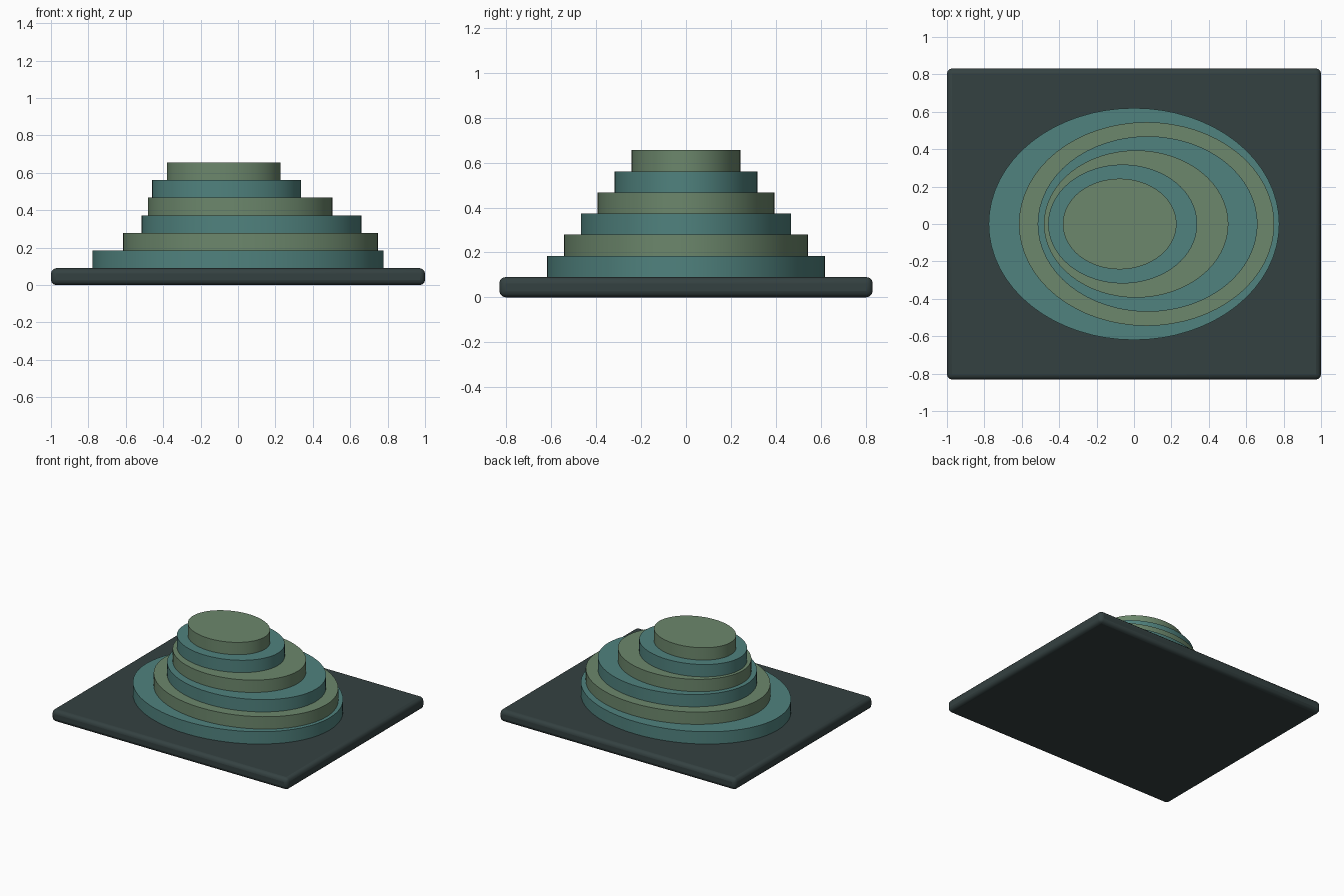
import bpy, math

if "Cube" in bpy.data.objects:
    bpy.data.objects.remove(bpy.data.objects["Cube"])


def srgb(r, g, b):
    lin = [c / 12.92 if c <= 0.04045 else ((c + 0.055) / 1.055) ** 2.4
           for c in (r / 255, g / 255, b / 255)]
    return (*lin, 1)


def material(name, rgb):
    m = bpy.data.materials.new(name)
    m.diffuse_color = srgb(*rgb)
    m.use_nodes = True
    m.node_tree.nodes["Principled BSDF"].inputs["Base Color"].default_value = m.diffuse_color
    return m


slate = material("dark slate", (52, 65, 65))
teal = material("teal", (80, 130, 126))
sage = material("sage green", (108, 135, 108))

BASE_H = 0.09
STEP_H = 0.0943

# Rounded base slab
bpy.ops.mesh.primitive_cube_add(size=1, location=(0, 0, BASE_H / 2))
base = bpy.context.object
base.name = "base_slab"
base.scale = (2.0, 1.664, BASE_H)
bpy.ops.object.transform_apply(location=False, rotation=False, scale=True)
bevel = base.modifiers.new("rounded edges", 'BEVEL')
bevel.width = 0.028
bevel.segments = 3
base.data.materials.append(slate)
bpy.ops.object.shade_smooth_by_angle(angle=math.radians(35))

# Stacked elliptical terraces, drifting sideways along a sine
for i in range(6):
    rx = 0.777 - 0.0946 * i
    ry = 0.620 - 0.0755 * i
    bpy.ops.mesh.primitive_cylinder_add(
        vertices=64, radius=1, depth=STEP_H,
        location=(0.08 * math.sin(i), 0, BASE_H + STEP_H * (i + 0.5)))
    tier = bpy.context.object
    tier.name = f"terrace_{i + 1}"
    tier.scale = (rx, ry, 1)
    bpy.ops.object.transform_apply(location=False, rotation=False, scale=True)
    tier.data.materials.append(sage if i % 2 else teal)
    bpy.ops.object.shade_smooth_by_angle(angle=math.radians(35))
